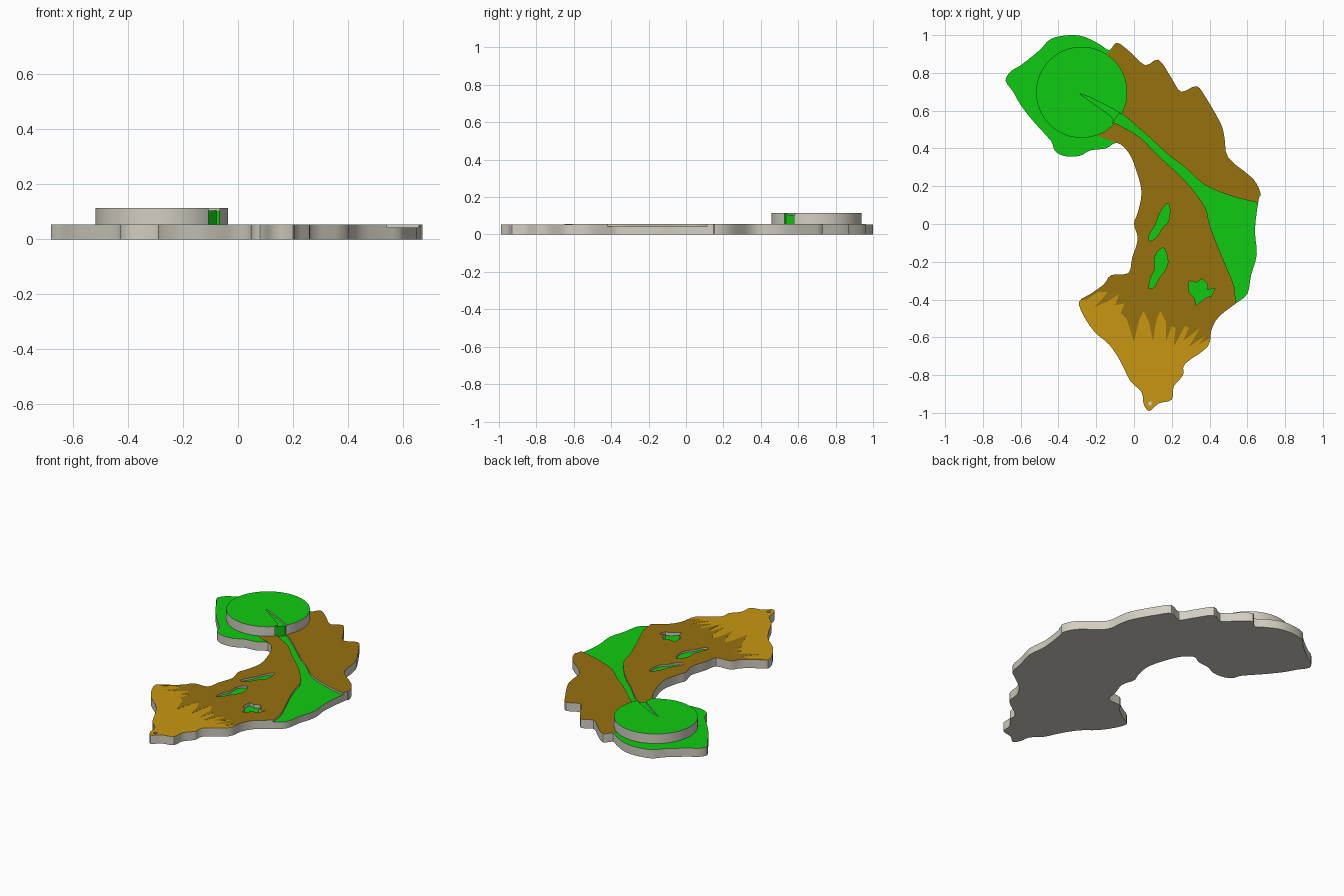
import bpy
import bmesh
import math
from mathutils import Vector

cube = bpy.data.objects.get("Cube")
if cube:
    bpy.data.objects.remove(cube, do_unlink=True)


def make_material(name, colour):
    mat = bpy.data.materials.new(name)
    mat.use_nodes = True
    mat.diffuse_color = (*colour, 1)
    shader = next(n for n in mat.node_tree.nodes if n.type == 'BSDF_PRINCIPLED')
    shader.inputs["Base Color"].default_value = (*colour, 1)
    return mat


# Every mesh shares this material order, so cut faces keep their colour
STONE, BROWN, GREEN, GOLD = range(4)
PALETTE = [
    make_material("pale stone", (.65, .62, .54)),
    make_material("earth brown", (.305, .165, .004)),
    make_material("bright green", (.005, .6, .006)),
    make_material("sand gold", (.578, .305, .005)),
]

GROUND = .055
HILL_TOP = .115
RIVER_BED = .043
SKIN = .0006


def hundredths(points):
    return [Vector((x / 100, y / 100)) for x, y in points]


def smooth_loop(points, steps=3):
    """Round a closed loop with a spline that passes through its points."""
    result = []
    count = len(points)
    for i in range(count):
        a, b, c, d = (points[(i + k) % count] for k in (-1, 0, 1, 2))
        for s in range(steps):
            t = s / steps
            result.append(b + (c - a) * t / 2
                          + (a * 2 - b * 5 + c * 4 - d) * t * t / 2
                          + (b * 3 - a - c * 3 + d) * t * t * t / 2)
    return result


def circle(x, y, radius, sides):
    return [Vector((x + radius * math.cos(i * math.tau / sides),
                    y + radius * math.sin(i * math.tau / sides)))
            for i in range(sides)]


def prism(name, loop, low, high, side, top, bottom):
    """Upright prism coloured by the direction of each face."""
    bm = bmesh.new()
    base = bm.faces.new([bm.verts.new((p.x, p.y, low)) for p in loop])
    raised = bmesh.ops.extrude_face_region(bm, geom=[base])["geom"]
    moved = [v for v in raised if isinstance(v, bmesh.types.BMVert)]
    bmesh.ops.translate(bm, verts=moved, vec=(0, 0, high - low))
    bmesh.ops.recalc_face_normals(bm, faces=bm.faces)
    bm.normal_update()
    for face in bm.faces:
        z = face.normal.z
        face.material_index = top if z > .5 else bottom if z < -.5 else side
    mesh = bpy.data.meshes.new(name)
    bm.to_mesh(mesh)
    bm.free()
    for mat in PALETTE:
        mesh.materials.append(mat)
    obj = bpy.data.objects.new(name, mesh)
    bpy.context.collection.objects.link(obj)
    return obj


def activate(obj):
    bpy.ops.object.select_all(action='DESELECT')
    obj.select_set(True)
    bpy.context.view_layer.objects.active = obj


def carve(target, loop, floor, floor_colour, wall_colour=STONE):
    """Sink the area inside the loop down to the floor height."""
    cutter = prism("cutter", loop, floor, .3, wall_colour, wall_colour, floor_colour)
    cutter.hide_render = True
    mod = target.modifiers.new("carve", 'BOOLEAN')
    mod.operation = 'DIFFERENCE'
    mod.solver = 'EXACT'
    mod.object = cutter
    activate(target)
    bpy.ops.object.modifier_apply(modifier=mod.name)
    bpy.data.objects.remove(cutter, do_unlink=True)


# Ground slab with a ragged coast
coast = hundredths([
    (-34, 100), (-44, 98), (-50, 92), (-60, 84), (-65, 81), (-68, 76),
    (-64, 70), (-60, 63), (-53, 54), (-44, 44), (-42, 39), (-37, 36),
    (-29, 36), (-23, 39), (-15, 40), (-9, 43), (-3, 38), (1, 29),
    (4, 17), (2, 6), (0, 0), (2, -8), (-1, -18), (-3, -26),
    (-12, -27), (-16, -32), (-23, -37), (-29, -41), (-27, -48), (-21, -57),
    (-13, -64), (-7, -73), (-2, -83), (4, -89), (5, -95), (8, -99),
    (13, -95), (20, -93), (21, -86), (26, -80), (27, -74), (39, -65),
    (41, -56), (45, -49), (54, -42), (60, -37), (62, -27), (65, -16),
    (64, -3), (66, 13), (67, 16), (63, 24), (50, 35), (48, 45),
    (46, 53), (38, 67), (33, 73), (25, 70), (20, 77), (13, 87),
    (6, 84), (-2, 91), (-9, 96), (-13, 92), (-18, 95), (-26, 99)])
slab = prism("ground_slab", smooth_loop(coast), 0, GROUND, STONE, BROWN, STONE)

# Green meadow around the hill
meadow = hundredths([(-12, 92), (-8, 110), (-90, 110), (-90, 20), (-8, 20),
                     (-8, 43), (-15, 45), (-21, 48), (-16, 88)])
carve(slab, meadow, GROUND - SKIN, GREEN, GREEN)

# Sandy southern tip with jagged fingers
sand = hundredths([
    (-40, -42), (-25, -40), (-19, -36), (-14, -36), (-17, -40), (-21, -44),
    (-14, -41), (-8, -37), (-10, -43), (-5, -42), (-7, -47), (-4, -50),
    (0, -62), (3, -50), (5, -46), (8, -52), (10, -62), (12, -50),
    (14, -46), (17, -52), (17, -62), (20, -54), (22, -55), (21, -65),
    (27, -54), (29, -55), (26, -62), (35, -55), (29, -65), (38, -59),
    (34, -64), (50, -55), (50, -110), (-50, -110)])
carve(slab, sand, GROUND - SKIN, GOLD, GOLD)

# River that widens into a bay on the east coast
river = hundredths([
    (-14, 56), (-12, 61), (-6, 58), (0, 53), (8, 46), (19, 36), (27, 30),
    (37, 21), (48, 16), (58, 13), (67, 11), (76, 10), (76, -46), (57, -47),
    (54, -41), (53, -33), (49, -23), (44, -11), (40, 0), (38, 8),
    (32, 17), (24, 26), (13, 36), (3, 46), (-9, 53)])
carve(slab, smooth_loop(river), RIVER_BED, GREEN)

# Two slender ponds
north_pond = [(18, 11), (19, 7), (18, 1), (15, -2), (12, -7), (8, -9),
              (8, -6), (11, -1), (13, 4), (15, 8)]
south_pond = [(16, -13), (18, -20), (16, -25), (13, -29), (11, -33), (8, -34),
              (9, -28), (11, -24), (11, -18), (13, -14)]
for pond in (north_pond, south_pond):
    carve(slab, smooth_loop(hundredths(pond)), RIVER_BED, GREEN)

# Star-shaped pit
pit = hundredths([(29, -30), (33, -31), (36, -29), (39, -32), (39, -35), (43, -34),
                  (41, -38), (38, -39), (33, -43), (32, -39), (29, -36)])
carve(slab, pit, .035, GREEN)

# Tiny pale marker hole at the tip
carve(slab, circle(.085, -.95, .012, 6), GROUND - .008, STONE)

# Round hill with a stream running off its top
hill = prism("round_hill", circle(-.277, .697, .241, 96), .02, HILL_TOP,
             STONE, GREEN, STONE)
stream = hundredths([(-29, 69), (-23, 67), (-15, 63), (-6, 58), (2, 53),
                     (0, 46), (-10, 53), (-12, 57), (-19, 62), (-26, 67)])
carve(hill, stream, HILL_TOP - .01, GREEN)
waterfall = hundredths([(-11.5, 53.5), (-7.8, 58.5), (0, 54), (-5, 46)])
carve(hill, waterfall, 0, GREEN, GREEN)

for obj in (slab, hill):
    activate(obj)
    bpy.ops.object.shade_smooth_by_angle(angle=math.radians(30))
